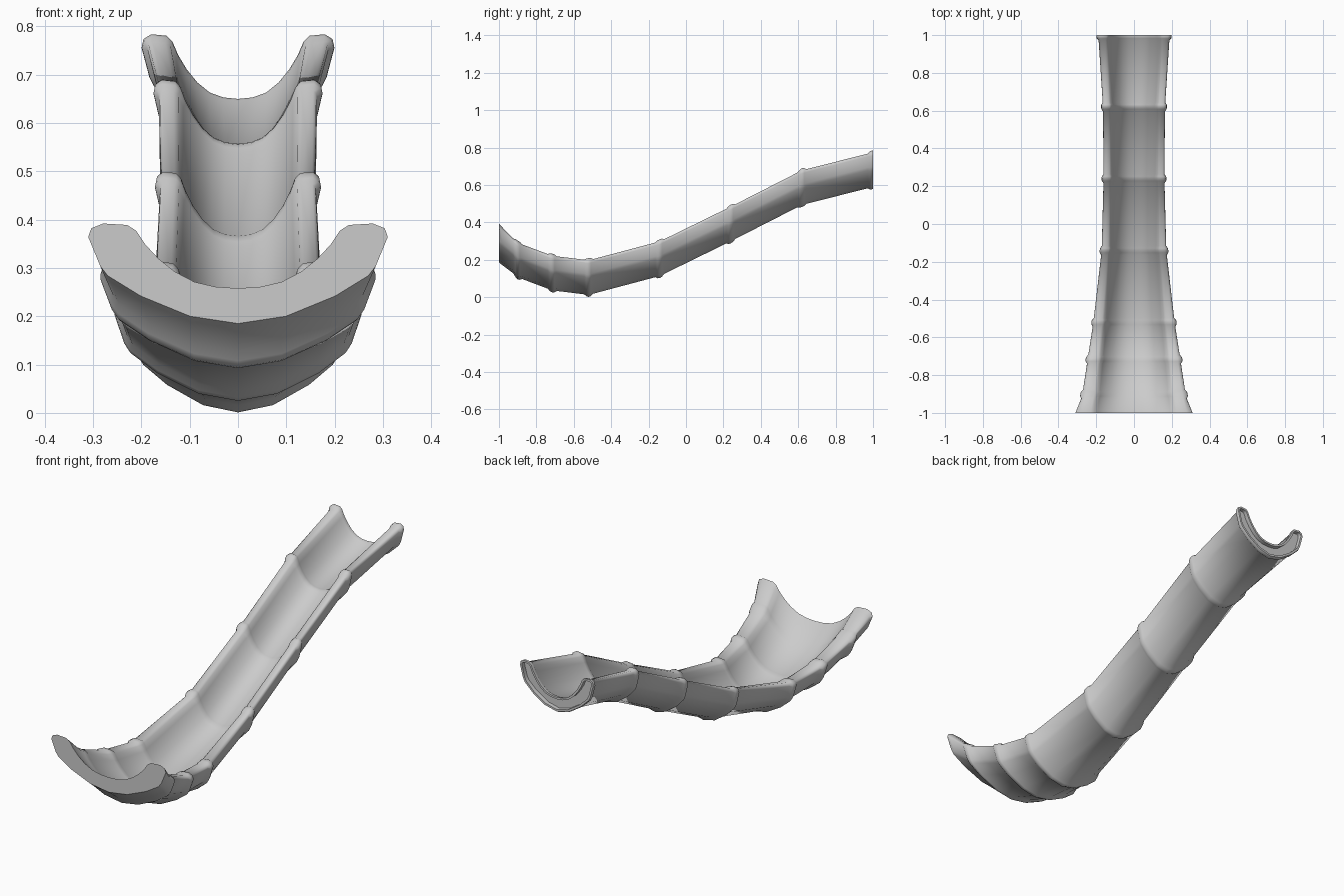
import bpy
import bmesh
import math
from mathutils import Vector

cube = bpy.data.objects.get("Cube")
if cube:
    bpy.data.objects.remove(cube, do_unlink=True)

plastic = bpy.data.materials.new("light grey plastic")
plastic.use_nodes = True
plastic.diffuse_color = (0.6, 0.6, 0.6, 1)
plastic.node_tree.nodes["Principled BSDF"].inputs["Base Color"].default_value = (0.6, 0.6, 0.6, 1)

# Half of the U section: (x as a share of half width, depth below the lip)
INNER = [(0, .134), (.15, .131), (.29, .121), (.42, .1), (.53, .073),
         (.62, .043), (.68, .015), (.74, .003)]
OUTER = [(.9, 0), (.98, .01), (1, .028), (.92, .088), (.87, .108),
         (.65, .15), (.32, .192), (0, .207)]
# Joints along the chute: (y, half width, lip height)
JOINTS = [(-1, .31, .392), (-.9, .284, .302), (-.715, .256, .232), (-.52, .226, .208),
          (-.14, .182, .309), (.24, .172, .495), (.62, .175, .689), (1, .2, .785)]
COLLAR = .011


def path(y):
    """Half width and lip height at y, straight between joints."""
    for (y0, w0, h0), (y1, w1, h1) in zip(JOINTS, JOINTS[1:]):
        if y <= y1:
            t = (y - y0) / (y1 - y0)
            return w0 + t * (w1 - w0), h0 + t * (h1 - h0)
    return JOINTS[-1][1:]


def section(y, inset):
    """Closed U outline at y, shrunk inward by inset (half as much on the sliding side)."""
    width, lip = path(y)
    half = [Vector((x * width, lip - d)) for x, d in INNER + OUTER]
    moved = []
    for i, p in enumerate(half):
        before = half[i - 1] if i else p
        after = half[i + 1] if i < len(half) - 1 else p
        along = (after - before).normalized()
        normal = Vector((along.y, -along.x))
        if p.x == 0:
            normal = Vector((0, -1 if i == 0 else 1))
        moved.append(p + normal * inset * (.5 if i < len(INNER) - 1 else 1))
    mirrored = [Vector((-p.x, p.y)) for p in reversed(moved[1:-1])]
    return [(p.x, y, p.y) for p in moved + mirrored]


# Lengthwise stations: plain shell with a raised collar at each joint
stations = [(-1, 0), (-.985, .002)]
for y, _, _ in JOINTS[1:-1]:
    stations += [(y - .024, COLLAR), (y - .012, .002), (y, 0),
                 (y + .012, .002), (y + .024, COLLAR)]
stations += [(.973, COLLAR), (.983, .001), (.995, 0), (1, .002)]

bm = bmesh.new()
rings = [[bm.verts.new(co) for co in section(y, inset)] for y, inset in stations]
for a, b in zip(rings, rings[1:]):
    for i in range(len(a)):
        j = (i + 1) % len(a)
        bm.faces.new((a[i], a[j], b[j], b[i]))
bm.faces.new(rings[0])
back = bm.faces.new(rings[-1])
bmesh.ops.recalc_face_normals(bm, faces=bm.faces)

# Recessed upper end
bmesh.ops.inset_individual(bm, faces=[back], thickness=.01)
hollow = bmesh.ops.extrude_discrete_faces(bm, faces=[back])["faces"]
bmesh.ops.translate(bm, verts=hollow[0].verts, vec=(0, -.02, 0))
bmesh.ops.recalc_face_normals(bm, faces=bm.faces)

mesh = bpy.data.meshes.new("slide_chute")
bm.to_mesh(mesh)
bm.free()
mesh.materials.append(plastic)
chute = bpy.data.objects.new("slide_chute", mesh)
bpy.context.collection.objects.link(chute)
bpy.context.view_layer.objects.active = chute
chute.select_set(True)
bpy.ops.object.shade_smooth_by_angle(angle=math.radians(50))
